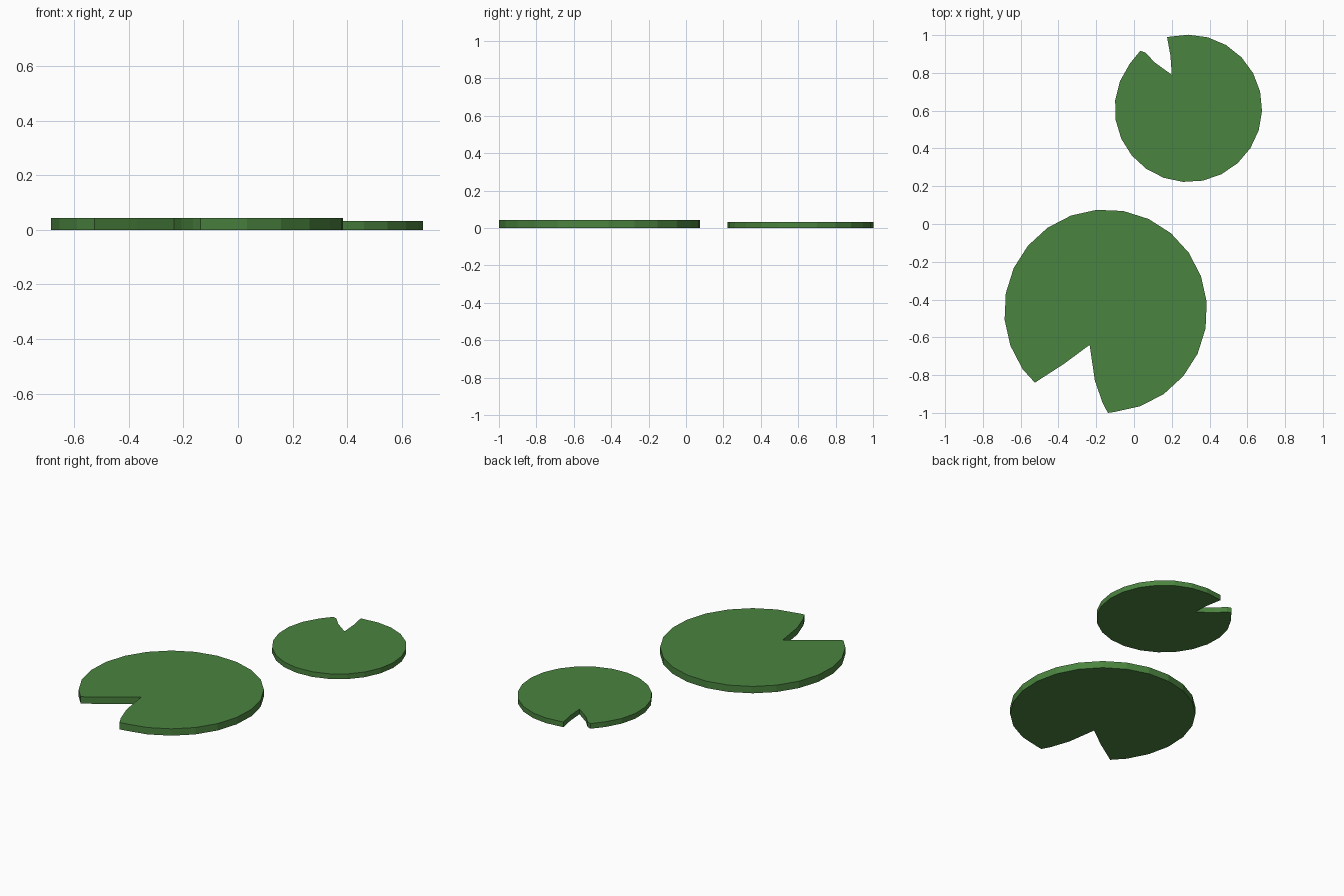
import bpy, bmesh
from math import sin, cos, radians

if "Cube" in bpy.data.objects:
    bpy.data.objects.remove(bpy.data.objects["Cube"])

green = bpy.data.materials.new("leaf_green")
green.diffuse_color = (0.07, 0.23, 0.05, 1)
green.use_nodes = True
green.node_tree.nodes["Principled BSDF"].inputs["Base Color"].default_value = green.diffuse_color


def lily_pad(name, center, radius, start, end, notch, height):
    """Faceted disc from start to end angle, closed by the notch points."""
    steps = 20
    angles = [radians(start + (end - start) * i / steps) for i in range(steps + 1)]
    outline = [(center[0] + radius * cos(a), center[1] + radius * sin(a)) for a in angles]
    outline += notch
    bm = bmesh.new()
    base = bm.faces.new([bm.verts.new((x, y, 0)) for x, y in outline])
    top = bmesh.ops.extrude_face_region(bm, geom=[base], use_keep_orig=True)
    verts = [g for g in top["geom"] if isinstance(g, bmesh.types.BMVert)]
    bmesh.ops.translate(bm, verts=verts, vec=(0, 0, height))
    bmesh.ops.recalc_face_normals(bm, faces=bm.faces[:])
    mesh = bpy.data.meshes.new(name)
    bm.to_mesh(mesh)
    bm.free()
    mesh.materials.append(green)
    bpy.context.collection.objects.link(bpy.data.objects.new(name, mesh))


# Large pad, notch towards the front
lily_pad("large_lily_pad", (-0.15, -0.46), 0.537, -85, 215,
         [(-0.525, -0.84), (-0.37, -0.74), (-0.235, -0.64),
          (-0.207, -0.83), (-0.165, -0.95), (-0.138, -1.0)], 0.044)

# Small pad, notch towards the back
lily_pad("small_lily_pad", (0.288, 0.612), 0.39, 143, 450,
         [(0.175, 0.99), (0.193, 0.89), (0.2, 0.79),
          (0.11, 0.855), (0.06, 0.908), (0.033, 0.917)], 0.033)
